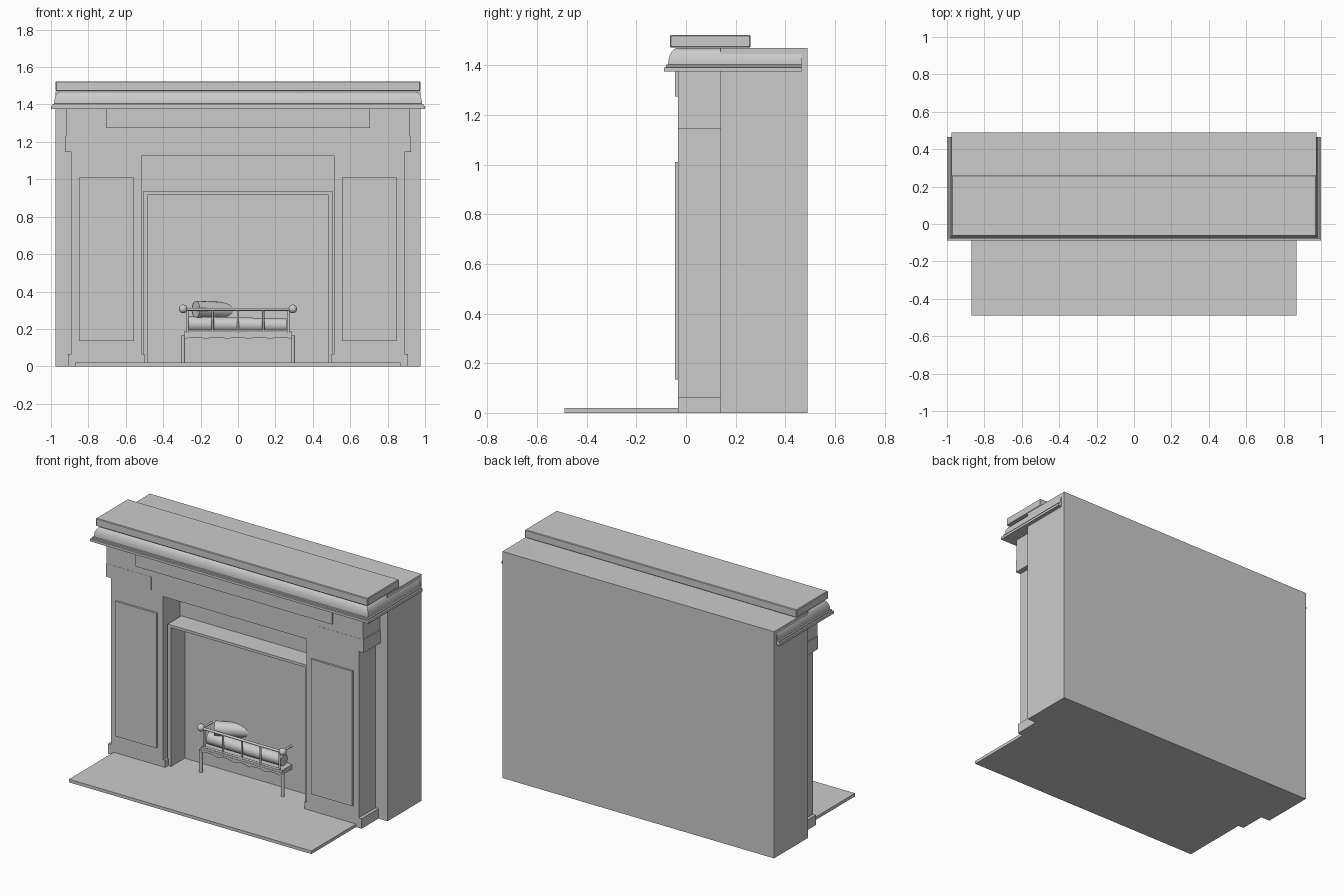
import bpy, bmesh, math
from mathutils import Vector

if "Cube" in bpy.data.objects:
    bpy.data.objects.remove(bpy.data.objects["Cube"])


def finish(name, bm, bevel=0.0, smooth=False):
    bmesh.ops.recalc_face_normals(bm, faces=bm.faces)
    if smooth:
        for f in bm.faces:
            f.smooth = True
        for e in bm.edges:
            if len(e.link_faces) == 2 and e.calc_face_angle(0) > math.radians(40):
                e.smooth = False
    me = bpy.data.meshes.new(name)
    bm.to_mesh(me)
    bm.free()
    ob = bpy.data.objects.new(name, me)
    bpy.context.collection.objects.link(ob)
    if bevel:
        m = ob.modifiers.new("bevel", "BEVEL")
        m.width, m.segments = bevel, 1
    return ob


def box(name, x0, x1, y0, y1, z0, z1, bevel=0.0):
    bm = bmesh.new()
    bmesh.ops.create_cube(bm, size=1)
    for v in bm.verts:
        v.co = Vector((x0 + (v.co.x + .5) * (x1 - x0),
                       y0 + (v.co.y + .5) * (y1 - y0),
                       z0 + (v.co.z + .5) * (z1 - z0)))
    return finish(name, bm, bevel)


def pair(name, x0, x1, *rest):
    box(name + "_right", x0, x1, *rest)
    box(name + "_left", -x1, -x0, *rest)


def rod(name, a, b, r, r2=None, n=16):
    a, b = Vector(a), Vector(b)
    bm = bmesh.new()
    bmesh.ops.create_cone(bm, cap_ends=True, segments=n, radius1=r,
                          radius2=r if r2 is None else r2, depth=(b - a).length)
    bm.transform((b - a).to_track_quat('Z', 'Y').to_matrix().to_4x4())
    bmesh.ops.translate(bm, verts=bm.verts, vec=(a + b) / 2)
    return finish(name, bm, smooth=True)


def ball(name, c, r):
    bm = bmesh.new()
    bmesh.ops.create_uvsphere(bm, u_segments=20, v_segments=12, radius=r)
    bmesh.ops.translate(bm, verts=bm.verts, vec=c)
    return finish(name, bm, smooth=True)


FRONT, WALL = -.032, .14

# chimney breast and hearth slabs
box("chimney_breast", -.975, .975, WALL, .49, 0, 1.47)
box("hearth", -.87, .87, -.49, FRONT, 0, .02)
box("inner_hearth", -.50, .50, FRONT, WALL, 0, .02)

# pilasters with plinths, panels and capitals
pair("plinth", .50, .91, FRONT, WALL, 0, .065)
pair("pilaster", .515, .89, FRONT, WALL, .065, 1.145)
pair("pilaster_panel", .555, .85, -.045, FRONT, .135, 1.01)
pair("capital", .60, .925, FRONT - .001, WALL, 1.145, 1.23)

# header and frieze
box("header", -.60, .60, FRONT, WALL, 1.125, 1.23)
box("frieze", -.92, .92, FRONT, WALL, 1.23, 1.375)
box("frieze_panel", -.705, .705, -.045, FRONT, 1.275, 1.375)

# firebox surround
pair("surround_jamb", .48, .505, 0, WALL, .02, .92)
box("surround_lintel", -.505, .505, 0, WALL, .92, .937)

# crown moulding: cove profile lofted round front and sides
profile = [(0, 1.375), (0, 1.391), (.008, 1.393), (.008, 1.402)]
for i in range(9):
    t = i / 8 * math.pi / 2
    profile.append((.016 + .039 * (1 - math.cos(t)), 1.404 + .066 * math.sin(t)))
bm = bmesh.new()
rings = []
for d, z in profile:
    x, y = 1 - d, -.088 + d
    rings.append([bm.verts.new(p) for p in
                  ((-x, y, z), (x, y, z), (x, .465, z), (-x, .465, z))])
for lo, hi in zip(rings, rings[1:]):
    for i in range(4):
        j = (i + 1) % 4
        bm.faces.new((lo[i], lo[j], hi[j], hi[i]))
bm.faces.new(rings[0][::-1])
bm.faces.new(rings[-1])
finish("crown_moulding", bm, smooth=True)

# mantel shelf
box("mantel_shelf", -.975, .975, -.065, .26, 1.472, 1.523, .004)

# fire grate
GY = .04
box("grate_tray", -.29, .29, GY - .004, .20, .155, .185)
rod("grate_top_rail", (-.29, GY, .305), (.29, GY, .305), .008)
rod("grate_mid_rail", (-.275, GY, .188), (.275, GY, .188), .006)
for i in range(5):
    x = -.27 + i * .135
    rod(f"grate_bar_{i}", (x, GY, .18), (x, GY, .305), .006)
for s, side in ((-1, "left"), (1, "right")):
    rod("grate_leg_" + side, (s * .294, GY, .02), (s * .294, GY, .165), .011)
    ball("grate_knob_" + side, (s * .293, GY, .307), .023)
    rod("grate_side_rail_" + side, (s * .285, GY, .305), (s * .285, .18, .305), .007)
# scalloped apron under the tray
bm = bmesh.new()
edge = [(-.285 + .57 * i / 40, .145 + .012 * abs(math.sin(i / 40 * math.pi * 5)))
        for i in range(41)]
outline = [bm.verts.new((x, GY - .006, z)) for x, z in edge]
outline += [bm.verts.new((x, GY - .006, .17)) for x in (.285, -.285)]
face = bm.faces.new(outline)
ext = bmesh.ops.extrude_face_region(bm, geom=[face])
bmesh.ops.translate(bm, vec=(0, .01, 0),
                    verts=[v for v in ext["geom"] if isinstance(v, bmesh.types.BMVert)])
finish("grate_apron", bm)

# logs
rod("log_lower", (-.27, .10, .226), (.26, .10, .22), .041, .036, 20)
rod("log_back", (-.26, .185, .225), (.25, .185, .225), .04, .04, 20)
rod("log_upper", (-.225, .085, .305), (-.02, .19, .30), .045, .042, 20)
